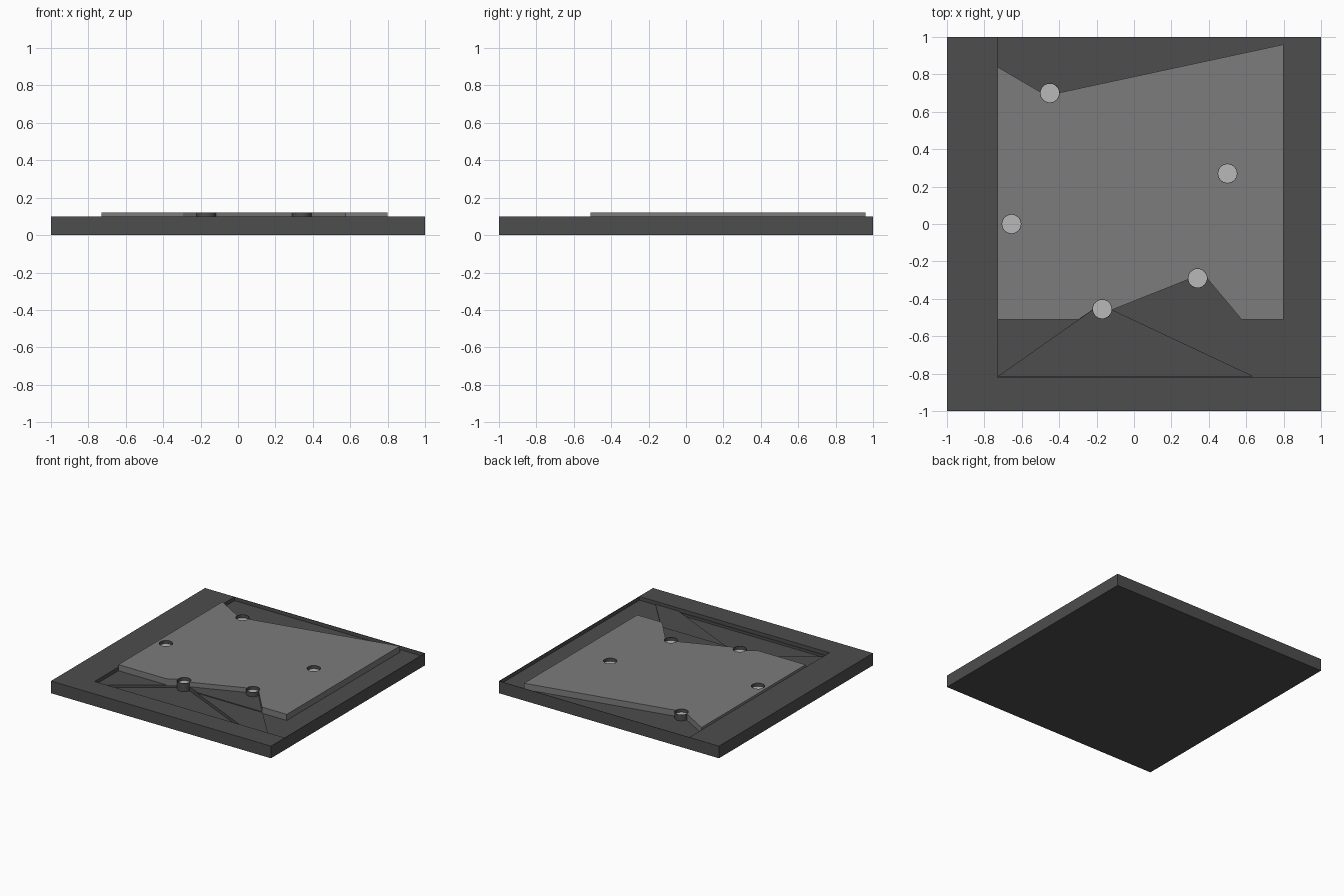
import bpy, bmesh, math

if "Cube" in bpy.data.objects:
    bpy.data.objects.remove(bpy.data.objects["Cube"])


def material(name, v):
    m = bpy.data.materials.new(name)
    m.diffuse_color = (v, v, v, 1)
    m.use_nodes = True
    m.node_tree.nodes["Principled BSDF"].inputs["Base Color"].default_value = m.diffuse_color
    return m


dark = material("dark_grey", 0.075)
mid = material("mid_grey", 0.20)
light = material("light_grey", 0.48)


def prism(name, pts, z0, z1, mat=None):
    bm = bmesh.new()
    face = bm.faces.new([bm.verts.new((x, y, z0)) for x, y in pts])
    out = bmesh.ops.extrude_face_region(bm, geom=[face])
    top = [g for g in out["geom"] if isinstance(g, bmesh.types.BMVert)]
    bmesh.ops.translate(bm, verts=top, vec=(0, 0, z1 - z0))
    bmesh.ops.recalc_face_normals(bm, faces=bm.faces)
    me = bpy.data.meshes.new(name)
    bm.to_mesh(me)
    bm.free()
    ob = bpy.data.objects.new(name, me)
    bpy.context.collection.objects.link(ob)
    if mat:
        me.materials.append(mat)
    return ob


def rect(x0, y0, x1, y1):
    return [(x0, y0), (x1, y0), (x1, y1), (x0, y1)]


def circle(c, r, n=32):
    return [(c[0] + r * math.cos(2 * math.pi * i / n),
             c[1] + r * math.sin(2 * math.pi * i / n)) for i in range(n)]


def cut(target, cutter):
    m = target.modifiers.new(cutter.name, 'BOOLEAN')
    m.operation = 'DIFFERENCE'
    m.solver = 'EXACT'
    m.object = cutter
    cutter.hide_render = True
    cutter.hide_set(True)


FLOOR, TOP = 0.07, 0.12

# Tray with a shallow pocket and a deeper wedge
tray = prism("tray", rect(-1, -1, 1, 1), 0, 0.1, dark)
cut(tray, prism("pocket_cutter", rect(-0.73, -0.82, 0.997, 0.997), FLOOR, 0.2))
wedge = [(-0.725, -0.815), (0.64, -0.815), (-0.12, -0.46), (-0.17, -0.43), (-0.22, -0.46)]
cut(tray, prism("wedge_cutter", wedge, 0.05, 0.2))

# Low panel between the two front pegs
prism("side_panel", [(-0.12, -0.46), (0.64, -0.818), (0.85, -0.818), (0.39, -0.29), (0.32, -0.28)],
      FLOOR - 0.01, FLOOR + 0.006, dark)
prism("side_panel_step", [(-0.12, -0.46), (-0.01, -0.51), (0.575, -0.51), (0.39, -0.29), (0.32, -0.28)],
      FLOOR - 0.01, FLOOR + 0.012, dark)

# Raised plate with notched front and back edges
plate = prism("raised_plate", [
    (-0.73, 0.84), (-0.73, -0.51), (-0.295, -0.51), (-0.20, -0.445), (-0.12, -0.46),
    (0.32, -0.285), (0.39, -0.29), (0.575, -0.51), (0.80, -0.51), (0.80, 0.96),
    (-0.41, 0.70), (-0.49, 0.70)], FLOOR - 0.005, TOP, mid)

# Peg sockets: dark sleeve with a light disc sunk inside
for i, c in enumerate([(-0.45, 0.70), (0.50, 0.27), (-0.655, 0.0), (0.34, -0.29), (-0.17, -0.455)]):
    cut(plate, prism(f"hole_cutter_{i}", circle(c, 0.052), 0.0, 0.2))
    sleeve = prism(f"sleeve_{i}", circle(c, 0.0525), 0.05, TOP, dark)
    cut(sleeve, prism(f"sleeve_cutter_{i}", circle(c, 0.050), 0.09, 0.2))
    prism(f"disc_{i}", circle(c, 0.0505), 0.085, 0.094, light)
